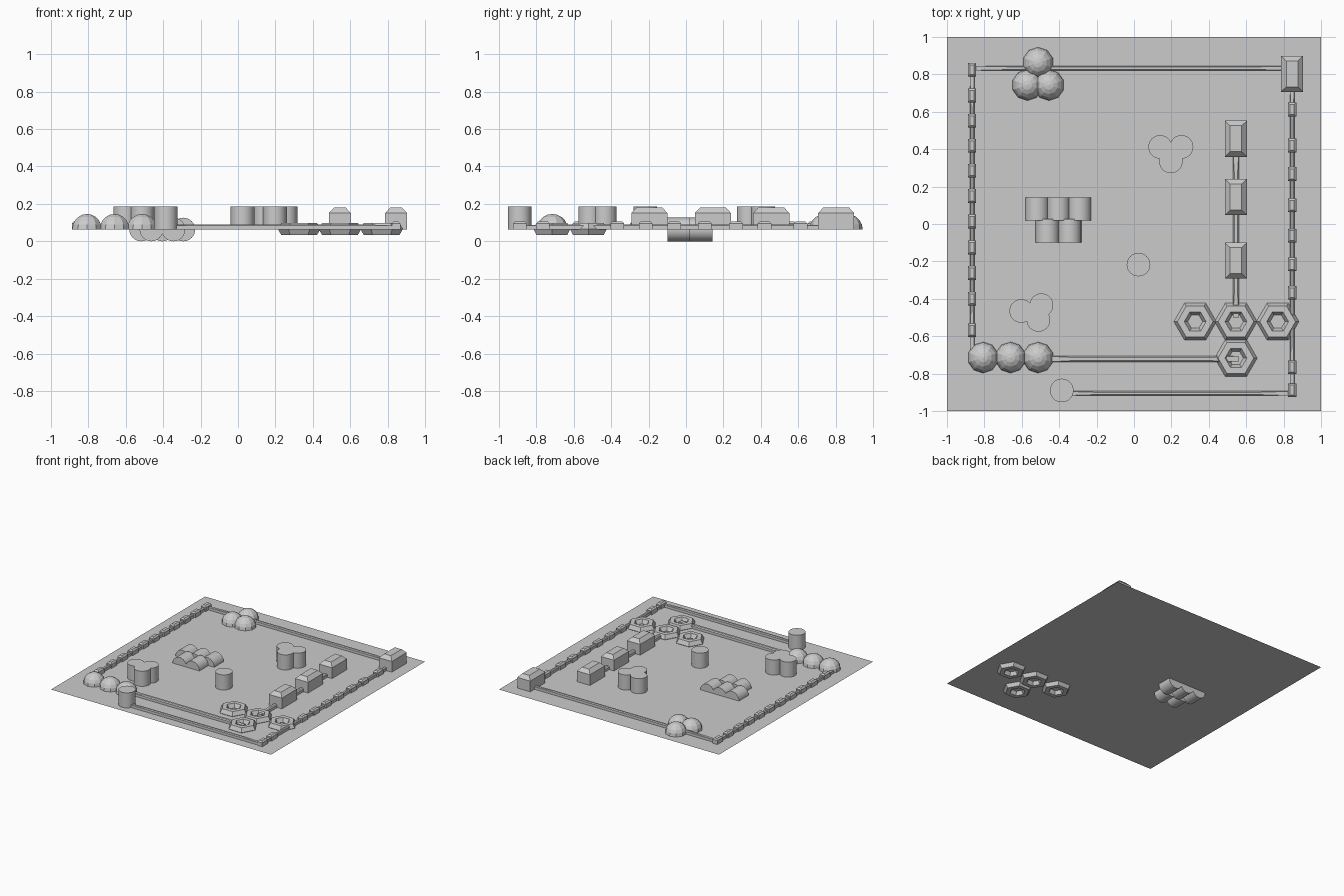
import bpy, bmesh
from math import radians
from mathutils import Matrix

if "Cube" in bpy.data.objects:
    bpy.data.objects.remove(bpy.data.objects["Cube"])

G = 0.063   # height of the ground sheet


def make(name, bm, loc, smooth=False):
    bmesh.ops.recalc_face_normals(bm, faces=bm.faces)
    me = bpy.data.meshes.new(name)
    bm.to_mesh(me)
    bm.free()
    ob = bpy.data.objects.new(name, me)
    ob.location = loc
    bpy.context.collection.objects.link(ob)
    if smooth:
        bpy.context.view_layer.objects.active = ob
        ob.select_set(True)
        bpy.ops.object.shade_smooth_by_angle(angle=radians(35))
        ob.select_set(False)
    return ob


def block(name, x, y, sx, sy, h):
    """Block with vertical walls and a chamfered top, standing on the ground."""
    bm = bmesh.new()
    rings = []
    for fx, fy, z in ((1, 1, 0), (1, 1, 0.75), (0.52, 0.72, 1)):
        if sx > sy:
            fx, fy = fy, fx
        rings.append([bm.verts.new((a * fx * sx / 2, b * fy * sy / 2, z * h))
                      for a, b in ((-1, -1), (1, -1), (1, 1), (-1, 1))])
    for lo, hi in zip(rings, rings[1:]):
        for i in range(4):
            j = (i + 1) % 4
            bm.faces.new((lo[i], lo[j], hi[j], hi[i]))
    bm.faces.new(rings[0][::-1])
    bm.faces.new(rings[-1])
    return make(name, bm, (x, y, G))


def drum(name, x, y, lying=False):
    """Cylinder, upright on the ground or lying half sunk along y."""
    bm = bmesh.new()
    h = 0.124
    bmesh.ops.create_cone(bm, cap_ends=True, segments=32, radius1=0.063, radius2=0.063, depth=h)
    if lying:
        bmesh.ops.rotate(bm, verts=bm.verts, matrix=Matrix.Rotation(radians(90), 3, 'X'))
    return make(name, bm, (x, y, G if lying else G + h / 2), True)


def dome(name, x, y):
    """Faceted half sphere."""
    bm = bmesh.new()
    bmesh.ops.create_uvsphere(bm, u_segments=10, v_segments=10, radius=0.083)
    bmesh.ops.bisect_plane(bm, geom=bm.verts[:] + bm.edges[:] + bm.faces[:], plane_co=(0, 0, 0),
                           plane_no=(0, 0, -1), clear_outer=True, dist=1e-5)
    bmesh.ops.holes_fill(bm, edges=[e for e in bm.edges if e.is_boundary])
    return make(name, bm, (x, y, G))


# ground sheet
bm = bmesh.new()
bmesh.ops.create_grid(bm, x_segments=1, y_segments=1, size=1)
make("ground", bm, (0, 0, G))

# low walls
block("back_wall", 0, 0.833, 1.72, 0.024, 0.028)
block("left_wall", -0.866, 0.08, 0.024, 1.5, 0.028)
block("right_wall", 0.845, -0.05, 0.024, 1.68, 0.028)
block("inner_wall", 0.545, -0.05, 0.033, 0.9, 0.028)
block("front_wall", 0.04, -0.722, 1.04, 0.033, 0.028)
block("outer_front_wall", 0.23, -0.906, 1.23, 0.024, 0.028)

# small blocks along the side walls
for y in (.825, .687, .552, .418, .285, .15, .013, -.126, -.262, -.4, -.568):
    block("left_small_block", -0.866, y, 0.045, 0.073, 0.043)
for y in (.612, .42, .267, .1, -.062, -.216, -.368, -.765, -.888):
    block("right_small_block", 0.845, y, 0.045, 0.073, 0.043)

# large blocks
for x, y in ((.545, .456), (.545, .144), (.545, -.196), (.845, .803)):
    block("large_block", x, y, 0.118, 0.193, 0.117)

# domes
for x, y in ((-.513, .862), (-.57, .743), (-.455, .743),
             (-.807, -.714), (-.66, -.714), (-.513, -.714)):
    dome("dome", x, y)

# upright cylinders
for x, y in ((.14, .412), (.254, .412), (.197, .335), (.024, -.217), (-.386, -.89),
             (-.495, -.434), (-.603, -.465), (-.511, -.513)):
    drum("upright_cylinder", x, y)

# lying cylinders
for x, y in ((-.518, .08), (-.405, .08), (-.292, .08), (-.463, -.036), (-.345, -.036)):
    drum("lying_cylinder", x, y, True)

# six-sided rings, half sunk in the ground
for x, y in ((.327, -.522), (.545, -.522), (.768, -.522), (.545, -.717)):
    bpy.ops.mesh.primitive_torus_add(major_segments=6, minor_segments=6, major_radius=0.077,
                                     minor_radius=0.037, location=(x, y, G + 0.003))
    bpy.context.object.name = "hexagon_ring"
    for p in bpy.context.object.data.polygons:
        p.use_smooth = False
